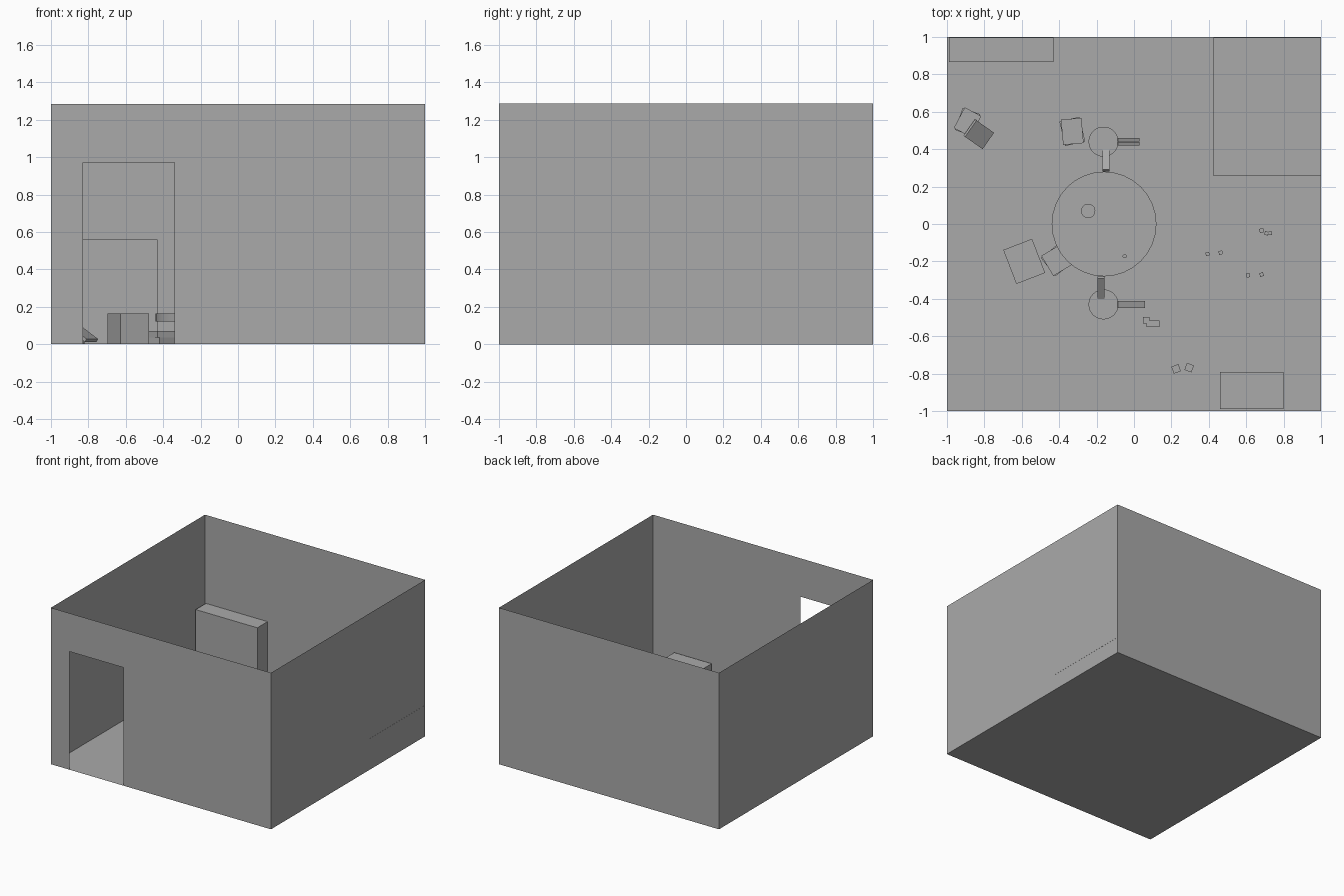
import bpy, bmesh, math
from mathutils import Vector

cube = bpy.data.objects.get("Cube")
if cube:
    bpy.data.objects.remove(cube, do_unlink=True)

grey = bpy.data.materials.new("plain grey")
grey.use_nodes = True
colour = (0.4, 0.4, 0.4, 1)
grey.diffuse_color = colour
grey.node_tree.nodes["Principled BSDF"].inputs["Base Color"].default_value = colour


def finish(name, bm):
    mesh = bpy.data.meshes.new(name)
    bm.to_mesh(mesh)
    bm.free()
    mesh.materials.append(grey)
    obj = bpy.data.objects.new(name, mesh)
    bpy.context.scene.collection.objects.link(obj)
    return obj


def sheet(name, *outlines):
    """Thin surface made of flat outlines."""
    bm = bmesh.new()
    for outline in outlines:
        bm.faces.new([bm.verts.new(p) for p in outline])
    bmesh.ops.remove_doubles(bm, verts=bm.verts, dist=0.0001)
    return finish(name, bm)


def box(name, x, y, z, sx, sy, sz, turn=0, tilt=0):
    """Box centred on x, y with its underside at z."""
    bm = bmesh.new()
    bmesh.ops.create_cube(bm, size=1)
    bmesh.ops.scale(bm, vec=(sx, sy, sz), verts=bm.verts)
    obj = finish(name, bm)
    obj.location = (x, y, z + sz / 2)
    obj.rotation_euler = (0, math.radians(tilt), math.radians(turn))
    return obj


def span(name, x0, x1, y0, y1, z0, z1):
    return box(name, (x0 + x1) / 2, (y0 + y1) / 2, z0, x1 - x0, y1 - y0, z1 - z0)


def disc(name, x, y, z, r, h, sides=32):
    bpy.ops.mesh.primitive_cylinder_add(vertices=sides, radius=r, depth=h,
                                        location=(x, y, z + h / 2))
    obj = bpy.context.object
    obj.name = name
    obj.data.materials.append(grey)
    bpy.ops.object.shade_smooth_by_angle()
    return obj


def bar(name, a, b, width):
    """Square bar from point a to point b."""
    a, b = Vector(a), Vector(b)
    obj = box(name, 0, 0, 0, width, width, (b - a).length)
    obj.location = (a + b) / 2
    obj.rotation_mode = 'QUATERNION'
    obj.rotation_quaternion = (b - a).to_track_quat('Z', 'Y')
    return obj


# Room shell, open at the top, with a doorway in the front wall
H, L, R, D = 1.285, -0.83, -0.34, 0.97
sheet("floor", [(-1, -1, 0), (1, -1, 0), (1, 1, 0), (-1, 1, 0)])
sheet("back_wall", [(1, 1, 0), (-1, 1, 0), (-1, 1, H), (1, 1, H)])
for side, x in (("left", 1), ("right", -1)):
    sheet(side + "_wall", [(x, -x, 0), (x, x, 0), (x, x, H), (x, -x, H)])
sheet("front_wall",
      [(-1, -1, 0), (L, -1, 0), (L, -1, D), (L, -1, H), (-1, -1, H)],
      [(L, -1, D), (R, -1, D), (R, -1, H), (L, -1, H)],
      [(R, -1, 0), (1, -1, 0), (1, -1, H), (R, -1, H), (R, -1, D)])

# Large furniture against the walls
span("cabinet", -0.99, -0.43, 0.865, 0.998, 0, 0.56)
span("bed_frame", 0.43, 0.99, 0.265, 0.99, 0.002, 0.13)
span("bed_mattress", 0.425, 1.001, 0.257, 0.998, 0.13, 0.256)
span("low_chest", 0.46, 0.80, -0.99, -0.79, 0, 0.21)

# Round table with things on it
disc("table_top", -0.16, 0, 0.12, 0.28, 0.045)
disc("table_column", -0.16, 0, 0, 0.05, 0.12)
disc("plate", -0.245, 0.07, 0.165, 0.038, 0.012, 24)
disc("small_stick", -0.05, -0.172, 0.165, 0.011, 0.04, 12)

# Stools with one bar leaning on the table and one on the floor
for name, s, y, shift, reach in (("back", 1, 0.44, 0.01, 0.025),
                                 ("front", -1, -0.43, -0.016, 0.055)):
    disc(name + "_stool", -0.163, y, 0, 0.08, 0.085)
    for k in (-0.01, 0.01):
        x = -0.16 + shift + k
        bar(name + "_table_bar", (x, s * 0.395, 0.08), (x, s * 0.285, 0.15), 0.019)
        bar(name + "_floor_bar", (-0.09, y + k, 0.08), (reach, y + k, 0.01), 0.019)

# Crate and piles of books
box("crate", -0.587, -0.2, 0, 0.165, 0.195, 0.165, 21)
for name, x, y, sx, sy, turn in (("front", -0.415, -0.195, 0.113, 0.125, 31),
                                 ("back", -0.33, 0.495, 0.11, 0.135, 5),
                                 ("corner", -0.89, 0.545, 0.10, 0.125, -28)):
    box(name + "_lower_book", x, y, 0, sx, sy, 0.035, turn + 8)
    box(name + "_upper_book", x, y, 0.035, sx, sy, 0.035, turn)
box("leaning_book", -0.83, 0.48, 0.045, 0.135, 0.107, 0.02, -35, 32)

# Small blocks scattered on the floor
for x, y, size, turn in ((0.225, -0.775, 0.04, 20), (0.295, -0.768, 0.04, -20),
                         (0.065, -0.515, 0.035, 0), (0.085, -0.533, 0.035, 0),
                         (0.12, -0.533, 0.035, 0), (0.393, -0.16, 0.02, 10),
                         (0.463, -0.153, 0.02, 10), (0.61, -0.275, 0.02, 5),
                         (0.682, -0.27, 0.02, 15), (0.682, -0.035, 0.022, 10),
                         (0.708, -0.05, 0.02, -15), (0.728, -0.05, 0.018, 0)):
    box("floor_block", x, y, 0, size, size, size, turn)
